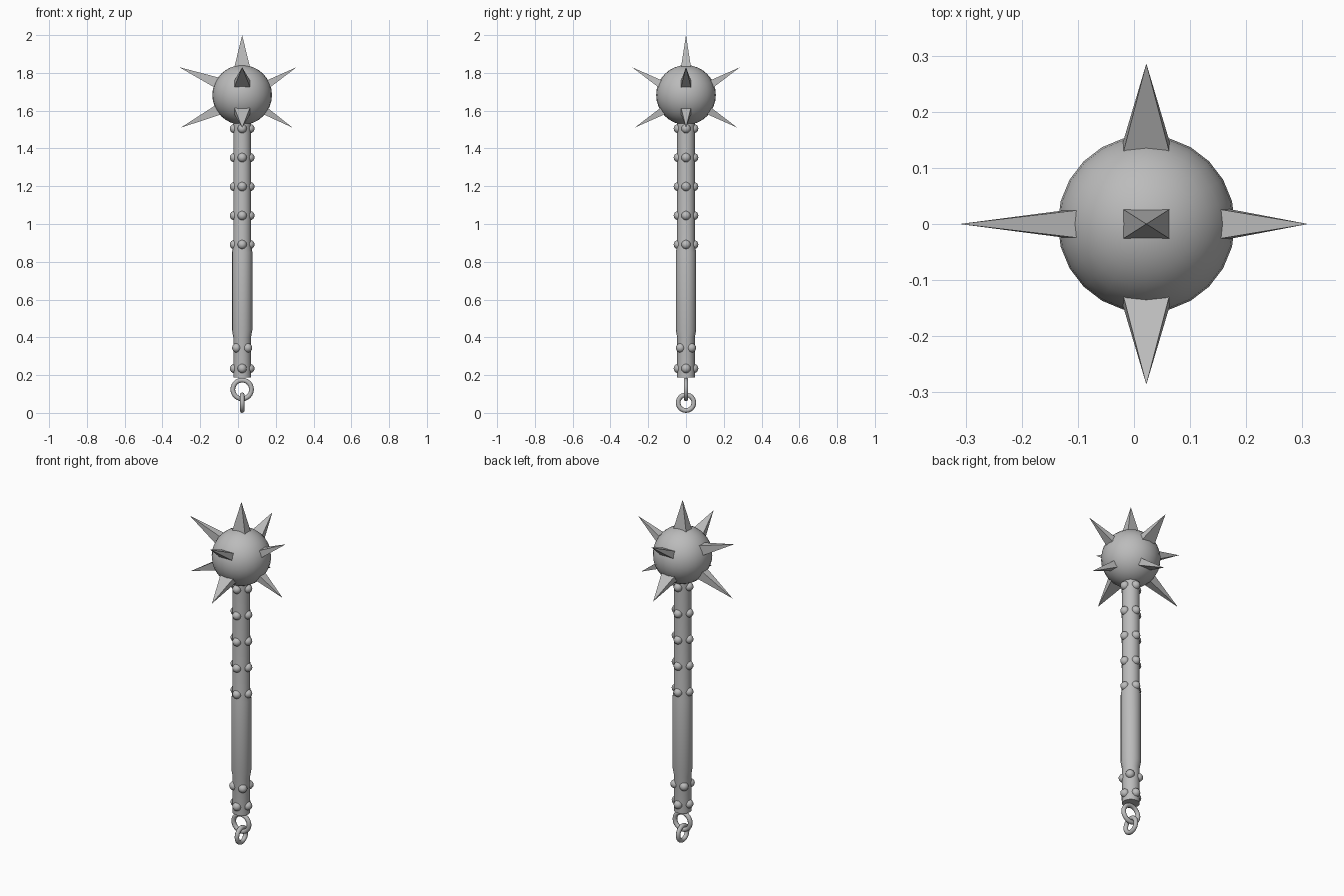
import bpy, bmesh, math
from mathutils import Vector

if "Cube" in bpy.data.objects:
    bpy.data.objects.remove(bpy.data.objects["Cube"], do_unlink=True)

AXIS_X = 0.022
HEAD_Z = 1.683

steel = bpy.data.materials.new("steel_grey")
steel.use_nodes = True
GREY = (0.5, 0.5, 0.5, 1)
steel.diffuse_color = GREY
steel.node_tree.nodes["Principled BSDF"].inputs["Base Color"].default_value = GREY


def finish(obj, name, smooth=True):
    obj.name = name
    obj.data.materials.append(steel)
    if smooth:
        bpy.context.view_layer.objects.active = obj
        obj.select_set(True)
        bpy.ops.object.shade_smooth_by_angle(angle=math.radians(40))
        obj.select_set(False)
    return obj


def mesh_object(name, bm, smooth):
    bmesh.ops.recalc_face_normals(bm, faces=bm.faces)
    mesh = bpy.data.meshes.new(name)
    bm.to_mesh(mesh)
    bm.free()
    obj = bpy.data.objects.new(name, mesh)
    bpy.context.collection.objects.link(obj)
    return finish(obj, name, smooth)


def lathe(name, profile, sides):
    """Closed turned solid around the shaft axis from (radius, z) pairs."""
    bm = bmesh.new()
    rings = []
    for r, z in profile:
        rings.append([bm.verts.new((AXIS_X + r * math.cos(math.tau * i / sides),
                                    r * math.sin(math.tau * i / sides), z))
                      for i in range(sides)])
    for low, high in zip(rings, rings[1:]):
        for i in range(sides):
            j = (i + 1) % sides
            bm.faces.new((low[i], low[j], high[j], high[i]))
    bm.faces.new(rings[0])
    bm.faces.new(rings[-1])
    return mesh_object(name, bm, True)


def sphere(name, location, radius, segments, rings):
    bpy.ops.mesh.primitive_uv_sphere_add(segments=segments, ring_count=rings,
                                         radius=radius, location=location)
    return finish(bpy.context.object, name)


def spike(name, foot, tip, side, half_side, half_other):
    """Rectangular pyramid whose base is sunk a little into the head."""
    centre = Vector((AXIS_X, 0, HEAD_Z))
    foot, tip, side = Vector(foot), Vector(tip), Vector(side)
    axis = tip - foot
    other = axis.normalized().cross(side)
    grow = 1.15
    base = tip - axis * grow
    bm = bmesh.new()
    corners = [bm.verts.new(centre + base + side * a * half_side * grow
                            + other * b * half_other * grow)
               for a, b in ((-1, -1), (1, -1), (1, 1), (-1, 1))]
    point = bm.verts.new(centre + tip)
    bm.faces.new(corners)
    for i in range(4):
        bm.faces.new((corners[i], corners[(i + 1) % 4], point))
    mesh_object(name, bm, False)


# Shaft with a thicker grip
lathe("shaft", [(0.047, 0.187), (0.047, 0.40), (0.054, 0.44),
                (0.054, 0.85), (0.047, 0.89), (0.047, 1.56)], 16)

# Spiked head
sphere("head_ball", (AXIS_X, 0, HEAD_Z), 0.158, 24, 16)
X, Y = (1, 0, 0), (0, 1, 0)
spike("top_spike", (0, 0, 0.149), (0, 0, 0.317), X, 0.041, 0.026)
for word, s in (("front", -1), ("back", 1)):
    spike(f"upper_{word}_spike", (0, s * 0.138, 0.06), (0, s * 0.286, 0.147), X, 0.041, 0.02)
    spike(f"lower_{word}_spike", (0, s * 0.125, -0.086), (0, s * 0.272, -0.173), X, 0.041, 0.02)
spike("upper_left_spike", (0.141, 0, 0.06), (0.288, 0, 0.147), Y, 0.026, 0.02)
spike("lower_left_spike", (0.125, 0, -0.086), (0.267, 0, -0.173), Y, 0.026, 0.02)
spike("upper_right_spike", (-0.138, 0, 0.067), (-0.333, 0, 0.147), Y, 0.024, 0.028)
spike("lower_right_spike", (-0.13, 0, -0.08), (-0.325, 0, -0.173), Y, 0.024, 0.028)

# Rows of round studs, one row turned by an eighth
rows = [(0.891 + 0.1535 * i, 0) for i in range(5)] + [(0.235, 0), (0.344, 45)]
for row, (z, turn) in enumerate(rows):
    for k in range(4):
        a = math.radians(turn + 90 * k)
        sphere(f"stud_{row + 1}_{k + 1}",
               (AXIS_X + 0.041 * math.cos(a), 0.041 * math.sin(a), z), 0.0245, 12, 8)

# Two linked rings under the shaft
for name, z, outer, rot in (("upper_ring", 0.124, 0.062, (math.pi / 2, 0, 0)),
                            ("lower_ring", 0.054, 0.054, (0, math.pi / 2, 0))):
    bpy.ops.mesh.primitive_torus_add(major_radius=outer - 0.0125, minor_radius=0.0125,
                                     major_segments=24, minor_segments=10,
                                     location=(AXIS_X, 0, z), rotation=rot)
    finish(bpy.context.object, name)
